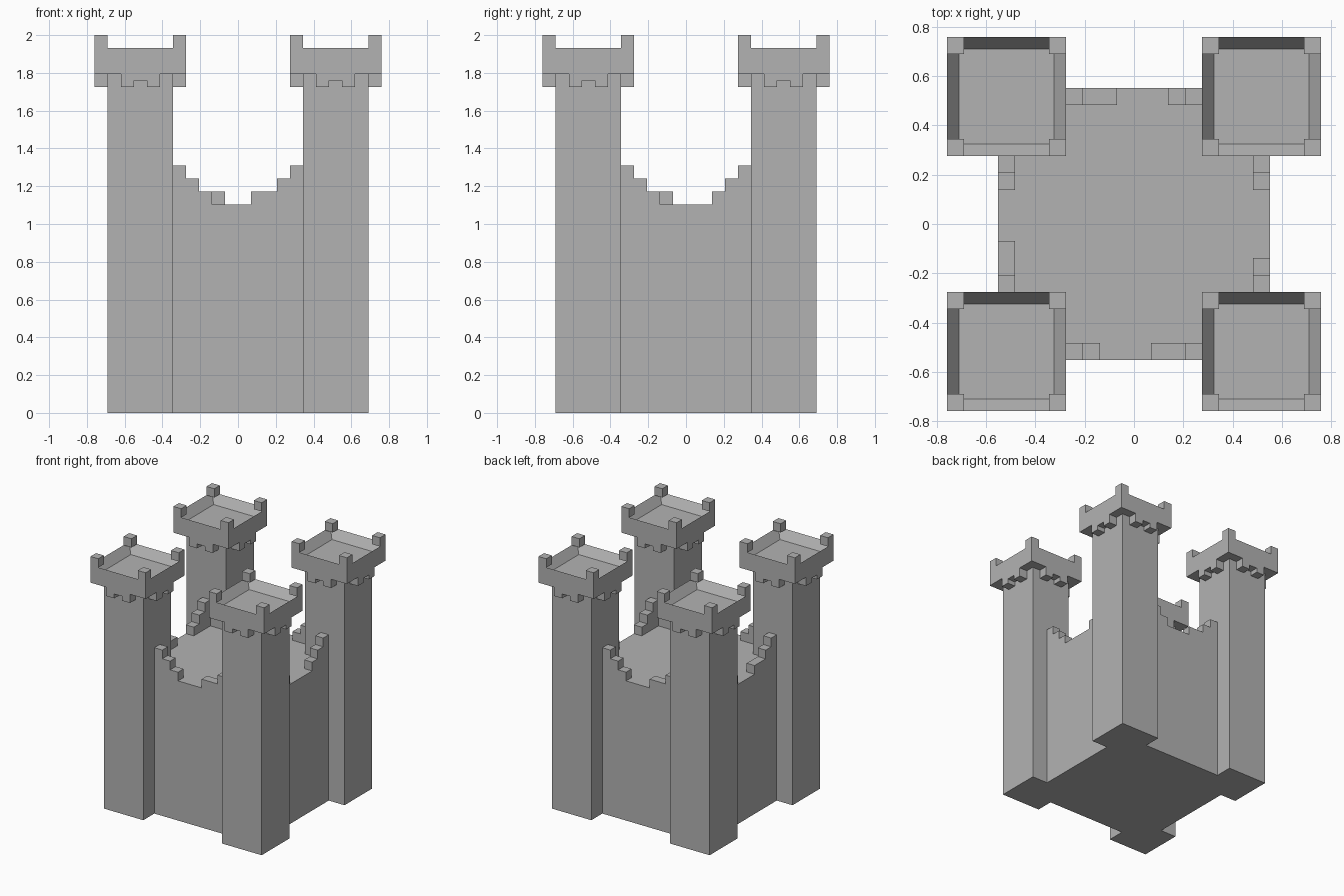
import bpy, bmesh, math
from mathutils import Matrix, Vector

cube = bpy.data.objects.get("Cube")
if cube:
    bpy.data.objects.remove(cube, do_unlink=True)

U = 2 / 29  # one block; all sizes below are in blocks

stone = bpy.data.materials.new("grey stone")
stone.use_nodes = True
GREY = (0.45, 0.45, 0.45, 1)
stone.diffuse_color = GREY
stone.node_tree.nodes["Principled BSDF"].inputs["Base Color"].default_value = GREY


def finish(name, bm):
    """Scale a block mesh to final size and link it as an object."""
    bmesh.ops.scale(bm, vec=(U, U, U), verts=bm.verts)
    bmesh.ops.recalc_face_normals(bm, faces=bm.faces)
    mesh = bpy.data.meshes.new(name)
    bm.to_mesh(mesh)
    bm.free()
    mesh.materials.append(stone)
    obj = bpy.data.objects.new(name, mesh)
    bpy.context.collection.objects.link(obj)
    return obj


def add_box(bm, low, high):
    low, high = Vector(low), Vector(high)
    size = Matrix.Diagonal((*(high - low), 1))
    return bmesh.ops.create_cube(bm, size=1, matrix=Matrix.Translation((low + high) / 2) @ size)["verts"]


def add_prism(bm, points, depth):
    """Extrude a closed outline along a vector."""
    verts = [bm.verts.new(p) for p in points]
    made = bmesh.ops.extrude_face_region(bm, geom=[bm.faces.new(verts)], use_keep_orig=True)["geom"]
    moved = [v for v in made if isinstance(v, bmesh.types.BMVert)]
    bmesh.ops.translate(bm, vec=depth, verts=moved)
    return verts + moved


def turn(bm, verts, quarter, center=(0, 0, 0)):
    bmesh.ops.rotate(bm, verts=verts, cent=center,
                     matrix=Matrix.Rotation(quarter * math.pi / 2, 3, "Z"))


# Keep: square block with its corners notched out for the towers
bm = bmesh.new()
outline = []
for q in range(4):
    spin = Matrix.Rotation(q * math.pi / 2, 3, "Z")
    outline += [spin @ Vector(p) for p in ((-5, -8, 0), (5, -8, 0), (5, -5, 0))]
add_prism(bm, outline, (0, 0, 16))
finish("keep", bm)

# Stepped parapets, one pair per side; the lowest step ends at the given offsets
sides = {"front": (2, 1), "left": (2, 2), "back": (2, 1), "right": (2, 1)}
for q, (side, ends) in enumerate(sides.items()):
    bm = bmesh.new()
    for s, end in zip((-1, 1), ends):
        steps = [(5, 16), (5, 19), (4, 19), (4, 18), (3, 18), (3, 17), (end, 17), (end, 16)]
        turn(bm, add_prism(bm, [(s * x, -8, z) for x, z in steps], (0, 1, 0)), q)
    finish(side + "_stepped_parapet", bm)

# Corner towers
for sx, xname in ((-1, "right"), (1, "left")):
    for sy, yname in ((-1, "front"), (1, "back")):
        tag = f"{yname}_{xname}_tower"
        c = Vector((sx * 7.5, sy * 7.5, 0))

        # Shaft
        bm = bmesh.new()
        add_box(bm, c + Vector((-2.5, -2.5, 0)), c + Vector((2.5, 2.5, 26)))
        finish(tag + "_shaft", bm)

        # Overhanging head with a sunken floor
        bm = bmesh.new()
        add_box(bm, c + Vector((-3.5, -3.5, 26)), c + Vector((3.5, 3.5, 28)))
        top = max(bm.faces, key=lambda f: f.calc_center_median().z)
        bmesh.ops.inset_region(bm, faces=[top], thickness=1)
        bmesh.ops.translate(bm, vec=(0, 0, -1), verts=top.verts)
        finish(tag + "_head", bm)

        # Corner merlons and brackets under the overhang
        merlons, brackets = bmesh.new(), bmesh.new()
        for q in range(4):
            turn(merlons, add_box(merlons, c + Vector((-3.5, -3.5, 28)),
                                  c + Vector((-2.5, -2.5, 29))), q, c)
            for x, z in ((-1.5, 25), (-0.5, 25.5), (0.5, 25)):
                turn(brackets, add_box(brackets, c + Vector((x, -3.5, z)),
                                       c + Vector((x + 1, -2.5, 26))), q, c)
        finish(tag + "_merlons", merlons)
        finish(tag + "_brackets", brackets)
